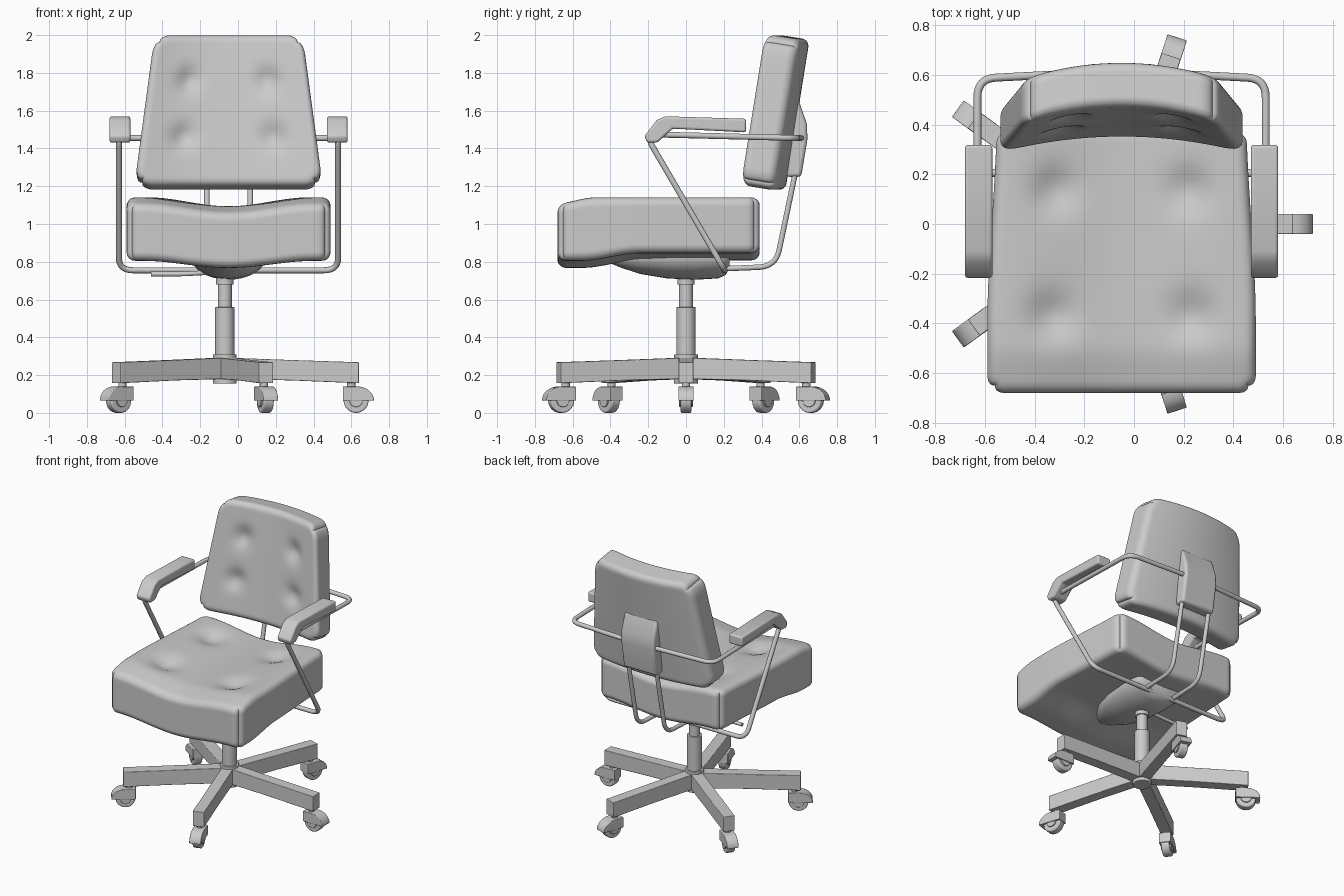
import bpy, bmesh
from math import sin, cos, pi, exp, radians, hypot
from mathutils import Vector, Matrix

if "Cube" in bpy.data.objects:
    bpy.data.objects.remove(bpy.data.objects["Cube"])

CX, BX = -0.05, -0.07          # centre of upholstery, centre of base


def finish(name, bm, bevel=0, angle=35, mat=Matrix()):
    bmesh.ops.recalc_face_normals(bm, faces=bm.faces)
    me = bpy.data.meshes.new(name)
    bm.to_mesh(me)
    bm.free()
    ob = bpy.data.objects.new(name, me)
    bpy.context.collection.objects.link(ob)
    ob.matrix_world = mat
    if bevel:
        m = ob.modifiers.new("bevel", 'BEVEL')
        m.width, m.segments, m.limit_method = bevel, 3, 'ANGLE'
    bpy.ops.object.select_all(action='DESELECT')
    bpy.context.view_layer.objects.active = ob
    ob.select_set(True)
    bpy.ops.object.shade_smooth_by_angle(angle=radians(angle))
    return ob


def smooth(a, b, t):
    t = min(1, max(0, (t - a) / (b - a)))
    return t * t * (3 - 2 * t)


def cushion(name, half, r, R, dimples, depth, spread, warp):
    """Rounded box, corners rounded in plan, dimpled on top, then warped."""
    bm = bmesh.new()
    bmesh.ops.create_cube(bm, size=2)
    bmesh.ops.subdivide_edges(bm, edges=bm.edges[:], cuts=39, use_grid_fill=True)
    for v in bm.verts:
        p = Vector([h * (0.5 * c + 0.5 * sin(c * pi / 2)) for h, c in zip(half, v.co)])
        inner = Vector([max(r - h, min(h - r, c)) for h, c in zip(half, p)])
        q = p - inner
        if q.length > 1e-6:
            p = inner + q * (max(abs(c) for c in q) / q.length)
        c = [max(R - h, min(h - R, k)) for h, k in zip(half[:2], p[:2])]
        qx, qy = p.x - c[0], p.y - c[1]
        d = hypot(qx, qy)
        if d > 1e-6:
            s = max(abs(qx), abs(qy)) / d
            p.x, p.y = c[0] + qx * s, c[1] + qy * s
        if p.z > 0:
            for a, b in dimples:
                d2 = (p.x - a) ** 2 + (p.y - b) ** 2
                p.z -= depth * exp(-d2 / spread ** 2) * p.z / half[2]
        v.co = warp(p)
    return finish(name, bm, angle=60)


def prism(name, pts, width, mat, bevel=0):
    """Profile in local xz, extruded along local y."""
    bm = bmesh.new()
    f = bm.faces.new([bm.verts.new((a, -width / 2, z)) for a, z in pts])
    ext = bmesh.ops.extrude_face_region(bm, geom=[f])
    for g in ext['geom']:
        if isinstance(g, bmesh.types.BMVert):
            g.co.y += width
    return finish(name, bm, bevel, mat=mat)


def cylinder(name, r, z0, z1, mat, bevel=0, seg=32):
    bm = bmesh.new()
    bmesh.ops.create_cone(bm, cap_ends=True, segments=seg, radius1=r, radius2=r, depth=z1 - z0,
                          matrix=Matrix.Translation((0, 0, (z0 + z1) / 2)))
    return finish(name, bm, bevel, mat=mat)


def tube(name, pts, r, fillet, closed=False):
    """Round tube along a polyline with filleted corners."""
    pts = [Vector(p) for p in pts]
    out = []
    for i, p in enumerate(pts):
        if not closed and i in (0, len(pts) - 1):
            out.append(p)
            continue
        a = p + (pts[i - 1] - p).normalized() * fillet
        b = p + (pts[(i + 1) % len(pts)] - p).normalized() * fillet
        for k in range(9):
            t = k / 8
            out.append(a * (1 - t) ** 2 + p * 2 * t * (1 - t) + b * t * t)
    cu = bpy.data.curves.new(name, 'CURVE')
    cu.dimensions, cu.bevel_depth, cu.bevel_resolution = '3D', r, 3
    cu.use_fill_caps = True
    sp = cu.splines.new('POLY')
    sp.points.add(len(out) - 1)
    for q, p in zip(sp.points, out):
        q.co = (*p, 1)
    sp.use_cyclic_u = closed
    ob = bpy.data.objects.new(name, cu)
    bpy.context.collection.objects.link(ob)
    bpy.ops.object.select_all(action='DESELECT')
    bpy.context.view_layer.objects.active = ob
    ob.select_set(True)
    bpy.ops.object.convert(target='MESH')
    bpy.ops.object.shade_smooth_by_angle(angle=radians(50))


# Seat cushion: sags along the middle, front edge drops
def seat_warp(p):
    y = p.y - 0.145
    low = (0.15 - p.z) / 0.3
    z = 0.993 + p.z - 0.047 * (0.5 + 0.5 * cos(pi * min(1, abs(p.x) / 0.46))) * (1 - 0.2 * low)
    z -= 0.04 * low * smooth(-0.25, -0.55, y) + 0.035 * (1 - low) * smooth(-0.48, -0.7, y)
    return Vector((CX + p.x * (1 - 0.07 * smooth(-0.4, 0.45, y)), y, z))


cushion("seat", (0.54, 0.535, 0.148), 0.045, 0.07,
        [(sx * 0.28, y) for sx in (-1, 1) for y in (0.28, -0.22)], 0.04, 0.09, seat_warp)


# Backrest cushion: leans back, wraps forward at the sides, narrows upward
def back_warp(p):
    x = p.x * (1 - 0.2 * (p.y + 0.33) / 0.73)
    y = 0.50 + 0.16 * p.y - p.z - 0.065 * (p.x / 0.49) ** 2
    return Vector((CX + x, y, 1.59 + p.y + 0.16 * p.z))


cushion("backrest", (0.49, 0.40, 0.09), 0.04, 0.1,
        [(sx * a, v) for sx in (-1, 1) for a, v in ((0.24, 0.16), (0.25, -0.14))],
        0.035, 0.065, back_warp)

# Arm frame: one closed loop of tube round the back and under the seat
half_loop = [(0.58, 0.585, 1.455), (0.58, -0.215, 1.475), (0.58, 0.205, 0.755)]
loop = [(CX + x, y, z) for x, y, z in half_loop]
loop += [(CX - x, y, z) for x, y, z in reversed(half_loop)]
loop.append((CX, 0.615, 1.455))
tube("arm_frame", loop, 0.016, 0.075, True)

# Arm pads
turn = Matrix.Rotation(pi / 2, 4, 'Z')
pad = [(0.318, 1.557), (0.318, 1.485), (-0.07, 1.505), (-0.15, 1.432), (-0.205, 1.43),
       (-0.22, 1.465), (-0.155, 1.55), (-0.11, 1.57)]
for side, s in (("left", -1), ("right", 1)):
    prism(side + "_arm_pad", pad, 0.11, Matrix.Translation((CX + s * 0.575, 0, 0)) @ turn, 0.012)

# Backrest bracket and its two support tubes
prism("back_bracket", [(0.53, 1.25), (0.61, 1.25), (0.643, 1.45), (0.64, 1.53), (0.595, 1.66), (0.56, 1.66)],
      0.27, Matrix.Translation((CX, 0, 0)) @ turn, 0.022)
for side, s in (("left", -1), ("right", 1)):
    x = CX + s * 0.115
    tube(side + "_back_support", [(x, 0.585, 1.30), (x, 0.475, 0.775), (x, 0.12, 0.76)], 0.015, 0.09)

# Pan under the seat: lofted half ellipses
bm = bmesh.new()
rings = []
for y, w, z in ((-0.42, 0.03, 0.80), (-0.34, 0.10, 0.767), (-0.24, 0.155, 0.735), (-0.1, 0.19, 0.712),
                (0.05, 0.2, 0.705), (0.17, 0.2, 0.712), (0.21, 0.19, 0.73), (0.23, 0.17, 0.77)):
    rings.append([bm.verts.new((CX + w * cos(pi * k / 16), y, 0.83 - (0.83 - z) * sin(pi * k / 16)))
                  for k in range(17)])
for a, b in zip(rings, rings[1:]):
    for k in range(17):
        bm.faces.new((a[k], a[(k + 1) % 17], b[(k + 1) % 17], b[k]))
bm.faces.new(rings[0])
bm.faces.new(rings[-1])
finish("seat_pan", bm, angle=45)

# Height lever
tube("height_lever", [(-0.12, 0, 0.745), (-0.3, 0, 0.735), (-0.46, 0, 0.735)], 0.013, 0.05)

# Column and hub
base = Matrix.Translation((BX, 0, 0))
cylinder("column_collar", 0.046, 0.68, 0.72, base)
cylinder("upper_column", 0.037, 0.5, 0.72, base)
cylinder("lower_column", 0.051, 0.28, 0.56, base, 0.004)
cylinder("hub", 0.063, 0.155, 0.31, base, 0.004)

# Five legs with casters
hood = [(0.625, 0.065), (0.625, 0.14)]
hood += [(0.70 + 0.09 * sin(pi / 2 * k / 8), 0.065 + 0.075 * cos(pi / 2 * k / 8)) for k in range(9)]
for i in range(5):
    m = base @ Matrix.Rotation(radians(72 * i), 4, 'Z')
    prism(f"leg_{i + 1}", [(0, 0.18), (0.35, 0.172), (0.71, 0.157), (0.71, 0.268), (0.35, 0.28), (0, 0.293)],
          0.08, m, 0.004)
    prism(f"caster_hood_{i + 1}", hood, 0.082, m, 0.004)
    cylinder(f"caster_stem_{i + 1}", 0.022, 0.12, 0.18, m @ Matrix.Translation((0.67, 0, 0)), seg=16)
    axle = m @ Matrix.Translation((0.695, 0, 0.066)) @ Matrix.Rotation(pi / 2, 4, 'X')
    cylinder(f"caster_wheel_{i + 1}", 0.066, -0.028, 0.028, axle, 0.008)
    cylinder(f"caster_axle_{i + 1}", 0.035, -0.036, 0.036, axle, 0.003)
